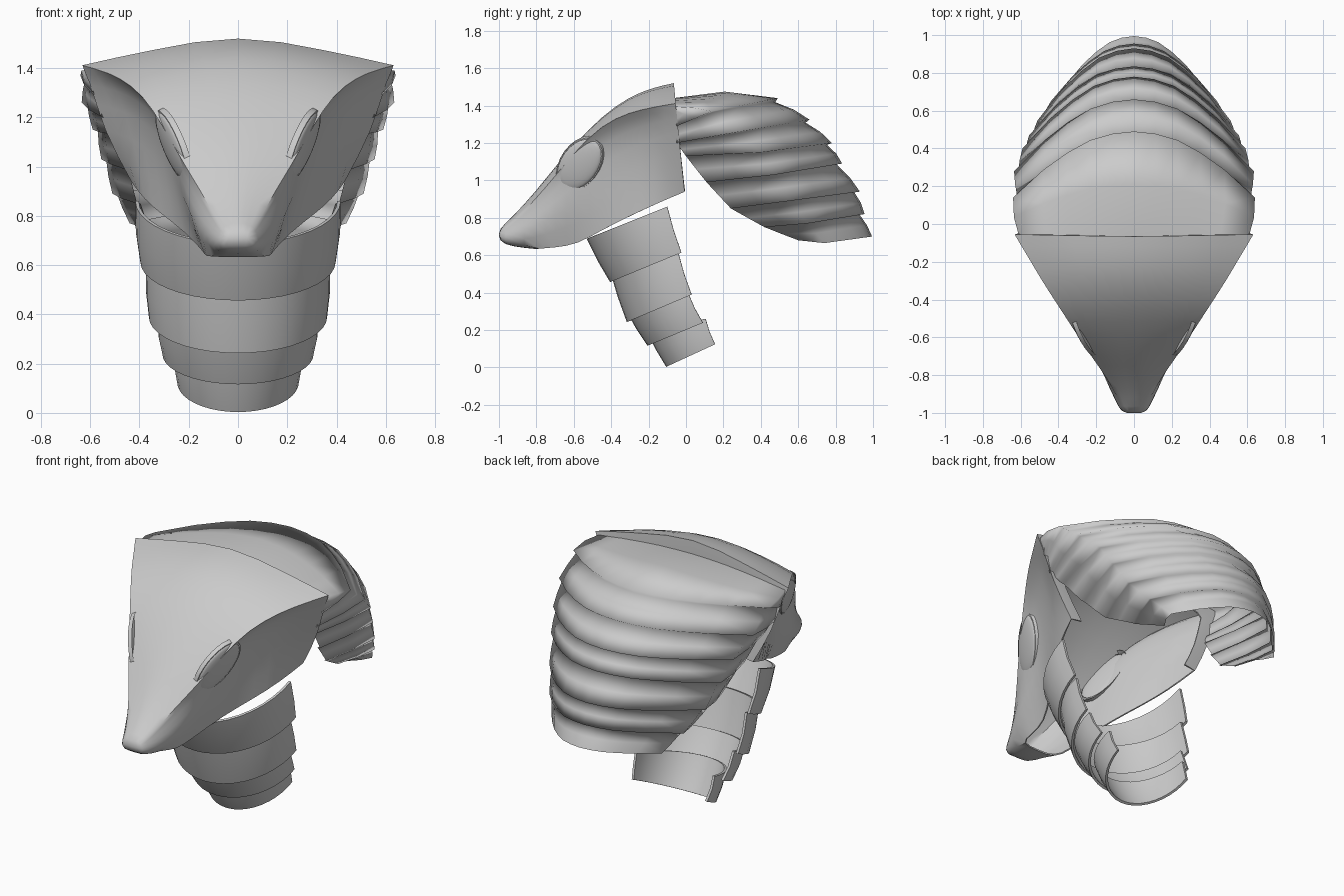
import bpy, bmesh, math
from mathutils import Vector, Matrix

cube = bpy.data.objects.get("Cube")
if cube:
    bpy.data.objects.remove(cube, do_unlink=True)

GREY = (0.6, 0.6, 0.6, 1)
grey = bpy.data.materials.new("plain grey")
grey.use_nodes = True
grey.diffuse_color = GREY
for node in grey.node_tree.nodes:
    if node.type == 'BSDF_PRINCIPLED':
        node.inputs["Base Color"].default_value = GREY


def finish(name, bm, thickness=0, subdivide=0, angle=40):
    """Mirror a half mesh across x, thicken it, and shade it."""
    mesh = bpy.data.meshes.new(name)
    bm.to_mesh(mesh)
    bm.free()
    mesh.materials.append(grey)
    ob = bpy.data.objects.new(name, mesh)
    bpy.context.collection.objects.link(ob)
    mirror = ob.modifiers.new("mirror", 'MIRROR')
    mirror.merge_threshold = 0.0005
    if subdivide:
        sub = ob.modifiers.new("smooth", 'SUBSURF')
        sub.levels = sub.render_levels = subdivide
        sub.boundary_smooth = 'PRESERVE_CORNERS'
    if thickness:
        solid = ob.modifiers.new("shell", 'SOLIDIFY')
        solid.thickness = thickness
        solid.offset = 0
    bpy.ops.object.select_all(action='DESELECT')
    ob.select_set(True)
    bpy.context.view_layer.objects.active = ob
    bpy.ops.object.convert(target='MESH')
    bpy.ops.object.shade_smooth_by_angle(angle=math.radians(angle))


def loft(rows):
    """Skin a list of equally long point rows."""
    bm = bmesh.new()
    grid = [[bm.verts.new(p) for p in row] for row in rows]
    for a, b in zip(grid, grid[1:]):
        for i in range(len(a) - 1):
            bm.faces.new((a[i], a[i + 1], b[i + 1], b[i]))
    return bm, grid


# Head mask: y, crown z, then x/z of brow, brow underside, cheek, jaw edge
STATIONS = [
    (-1.0, .74, .05, .73, .06, .715, .065, .695, .05, .675),
    (-.93, .80, .075, .765, .085, .735, .10, .70, .09, .65),
    (-.8, .945, .15, .90, .145, .85, .17, .76, .12, .637),
    (-.7, 1.075, .225, 1.02, .20, .96, .205, .82, .13, .642),
    (-.58, 1.21, .305, 1.165, .25, 1.10, .23, .88, .14, .66),
    (-.45, 1.345, .39, 1.295, .305, 1.23, .26, .96, .21, .735),
    (-.3, 1.46, .49, 1.365, .40, 1.30, .33, 1.05, .31, .81),
    (-.17, 1.51, .565, 1.39, .485, 1.34, .41, 1.12, .38, .87),
    (-.07, 1.54, .635, 1.41, .60, 1.36, .545, 1.15, .43, .94),
]
rows = []
for y, crown, *xz in STATIONS:
    pairs = list(zip(xz[::2], xz[1::2]))
    bx, bz = pairs[0]
    at_back = y > -.1
    drop = .54 if at_back else .42
    lean = .1 if at_back else 0
    profile = [(0, crown), (bx * .55, crown + (bz - crown) * drop)] + pairs
    rows.append([(x, y + lean * (crown - z), z) for x, z in profile])
# Turn the rear rim inwards
rows.append([(x * .84, y, z + (1 - z) * .17) for x, y, z in rows[-1]])
bm, grid = loft(rows)
# Keep the brow ridge and the rear rim crisp
crease = bm.edges.layers.float.new("crease_edge")
for a, b in zip(grid, grid[1:-1]):
    bm.edges.get((a[2], b[2]))[crease] = .55
rim = grid[-2]
for a, b in zip(rim, rim[1:]):
    bm.edges.get((a, b))[crease] = 1
# Close the nose tip and the front of the chin
chin = [bm.verts.new((0, r[-1].co.y, r[-1].co.z)) for r in grid[:3]]
for i in range(2):
    bm.faces.new((grid[i][-1], chin[i], chin[i + 1], grid[i + 1][-1]))
tip = grid[0]
bm.faces.new([chin[0]] + tip[:0:-1] + [tip[0]])
bmesh.ops.recalc_face_normals(bm, faces=bm.faces)
finish("head_mask", bm, .008, 1)

# Eyes: flattened lenses with a thin rim, tilted along the cheek
out = Vector((1, -.32, -.27)).normalized()
up = Vector((.12, .2, .27))
up = (up - out * up.dot(out)).normalized()
side = up.cross(out)
frame = Matrix((side, up, out)).transposed().to_4x4()
frame.translation = (.268, -.57, 1.085)
bm = bmesh.new()
bmesh.ops.create_uvsphere(bm, u_segments=24, v_segments=12, radius=1,
                          matrix=frame @ Matrix.Diagonal((.1, .165, .022, 1)))
finish("eyes", bm)

RIM = 24
ring = []
for i in range(RIM + 1):
    a = math.tau * i / RIM
    c, s = math.cos(a), math.sin(a)
    ring.append([frame @ Vector((.103 * k * c, .168 * k * s, h))
                 for k, h in ((1.06, -.02), (1.02, .004), (.97, .004), (.93, -.012))])
bm, grid = loft(ring)
bmesh.ops.remove_doubles(bm, verts=bm.verts, dist=.0005)
finish("eye_rims", bm)


# Hood: stepped plates, each edge runs centre -> side corner -> front tip
def hood_edge(centre, corner, tip):
    c, s, t = Vector((0, *centre)), Vector(corner), Vector(tip)
    points = [c]
    for fx, fd in ((.18, .035), (.36, .13), (.55, .32), (.75, .58)):
        p = c.lerp(s, fd)
        p.x = s.x * fx
        points.append(p)
    return points + [s, s.lerp(t, .5) + Vector((.012, 0, 0)), t]


EDGES = [hood_edge(*e) for e in (
    ((-.07, 1.44), (.61, -.06, 1.395), (.58, -.06, 1.35)),
    ((.49, 1.44), (.64, .14, 1.37), (.585, -.05, 1.29)),
    ((.66, 1.325), (.635, .28, 1.26), (.55, -.05, 1.2)),
    ((.78, 1.2), (.59, .40, 1.15), (.51, 0, 1.13)),
    ((.835, 1.09), (.555, .47, 1.03), (.46, .11, .99)),
    ((.93, .94), (.51, .55, .89), (.41, .24, .85)),
    ((.955, .82), (.44, .65, .77), (.36, .42, .75)),
    ((.995, .70), (.36, .74, .665), (.29, .6, .68)),
)]
HEART = Vector((0, .25, 1.0))
rows = []
for n, (upper, lower) in enumerate(zip(EDGES, EDGES[1:])):
    bulge, tuck, narrow = (.01, .05, .965) if n else (.035, 0, 1)
    top = []
    for i, p in enumerate(upper):
        # Step the crown of the plate inwards, its sides only sideways
        q = p.lerp(HEART, tuck * (1 - i / (len(upper) - 1)))
        q.x = p.x * narrow
        top.append(q)
    middle = []
    for i, (a, b) in enumerate(zip(top, lower)):
        m = (a + b) / 2
        reach = bulge * (1 - i / len(top))
        middle.append(m + (m - HEART).normalized() * reach)
    rows += [top, middle, lower]
bm, grid = loft(rows)
finish("hood_plates", bm, angle=180)


# Throat: tapered half-ring plates, given as (half width, front y/z, back y/z)
def throat_edge(width, front, back, steps=10):
    f, b = Vector((0, *front)), Vector((0, *back))
    points = []
    for i in range(steps + 1):
        a = math.pi / 2 * i / steps
        p = b.lerp(f, math.cos(a))
        p.x = width * math.sin(a)
        points.append(p)
    return points


THROAT = (
    ((.41, (-.525, .69), (-.1, .86)), (.39, (-.40, .46), (-.025, .615))),
    ((.365, (-.40, .52), (-.04, .61)), (.355, (-.31, .245), (.03, .39))),
    ((.32, (-.31, .30), (.015, .39)), (.30, (-.2, .12), (.09, .24))),
    ((.255, (-.2, .19), (.105, .26)), (.24, (-.1, .007), (.155, .125))),
)
for n, (top, bottom) in enumerate(THROAT, 1):
    a, b = throat_edge(*top), throat_edge(*bottom)
    middle = []
    for p, q in zip(a, b):
        m = (p + q) / 2
        middle.append(m + Vector((m.x * .02, -.004, -.002)))
    bm, grid = loft([a, middle, b])
    finish(f"throat_plate_{n}", bm, .014, angle=45)
